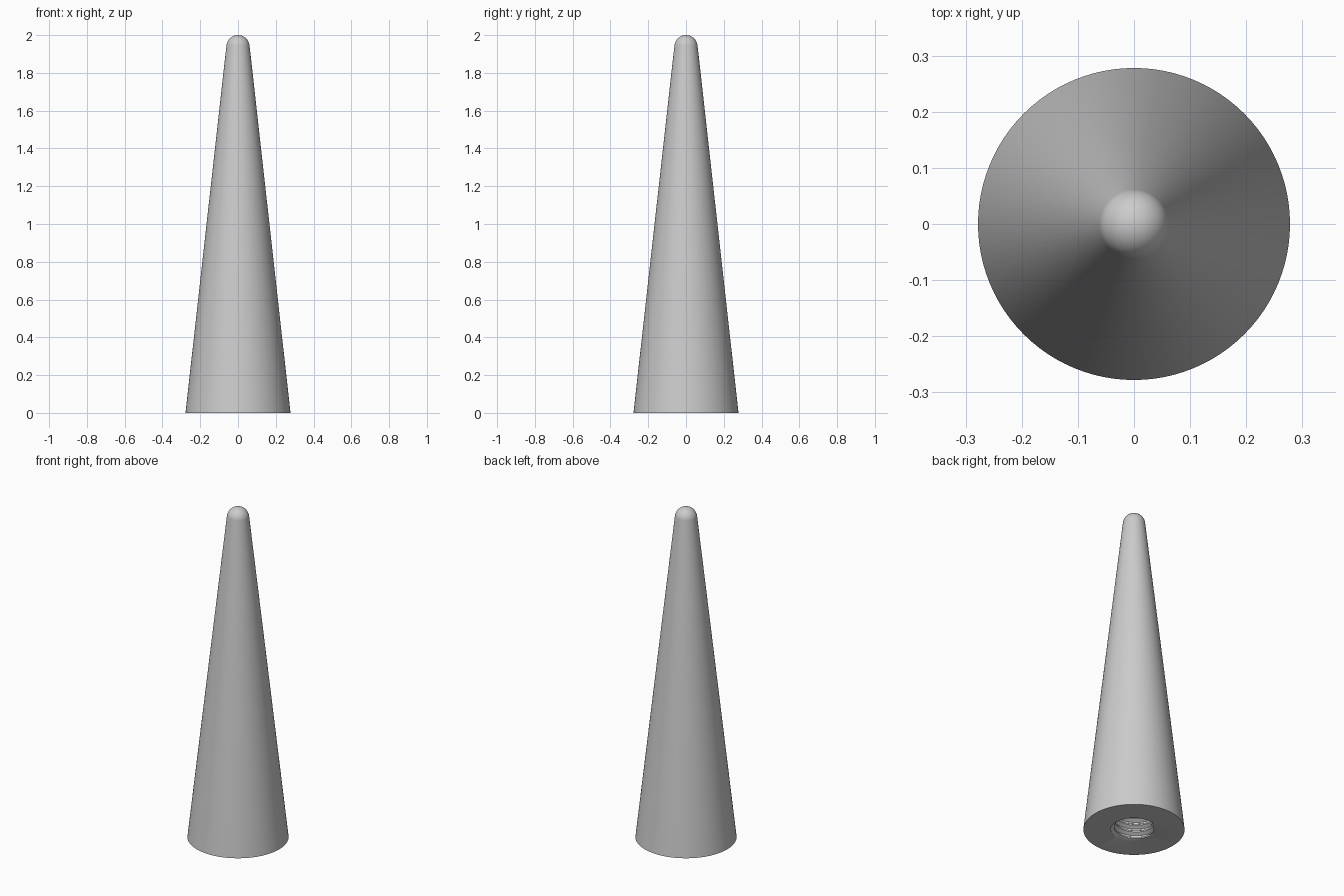
import bpy, bmesh, math

if "Cube" in bpy.data.objects:
    bpy.data.objects.remove(bpy.data.objects["Cube"])

SEGMENTS = 96
BASE_R, TIP_R, HEIGHT = 0.278, 0.0615, 2.0
HOLE_R, CREST_R, HOLE_DEPTH, PITCH = 0.128, 0.108, 0.5, 0.042
# One turn of the thread: (fraction of pitch, radius)
THREAD = [(0.0, HOLE_R), (0.2, HOLE_R), (0.5, CREST_R), (0.7, CREST_R)]

grey = bpy.data.materials.new("light grey")
grey.use_nodes = True
colour = (0.6, 0.6, 0.6, 1)
grey.diffuse_color = colour
grey.node_tree.nodes["Principled BSDF"].inputs["Base Color"].default_value = colour


def outer_profile():
    """Rounded tip meeting the taper at a tangent, then the base edge."""
    slope = math.asin((BASE_R - TIP_R) / (HEIGHT - TIP_R))
    steps = 14
    points = []
    for i in range(steps + 1):
        a = math.pi / 2 + (slope - math.pi / 2) * i / steps
        points.append((TIP_R * math.cos(a), HEIGHT - TIP_R + TIP_R * math.sin(a)))
    return points + [(BASE_R, 0)]


def hole_profile(turn):
    """Thread section, shifted up by the turn fraction and cut at both ends."""
    points = [(HOLE_R, 0)]
    for k in range(-1, int(HOLE_DEPTH / PITCH) + 2):
        for offset, r in THREAD:
            z = (k + offset + turn) * PITCH
            inside = 0 < z < HOLE_DEPTH
            points.append((r if inside else HOLE_R, min(max(z, 0), HOLE_DEPTH)))
    return points + [(HOLE_R, HOLE_DEPTH), (0, HOLE_DEPTH)]


# Sweep the whole section around the axis, then weld the seam
bm = bmesh.new()
columns = []
for j in range(SEGMENTS + 1):
    turn = j / SEGMENTS
    a = 2 * math.pi * turn
    columns.append([bm.verts.new((r * math.cos(a), r * math.sin(a), z))
                    for r, z in outer_profile() + hole_profile(turn)])
for left, right in zip(columns, columns[1:]):
    for i in range(len(left) - 1):
        bm.faces.new((left[i], left[i + 1], right[i + 1], right[i]))
bmesh.ops.remove_doubles(bm, verts=bm.verts, dist=0.0002)
bmesh.ops.recalc_face_normals(bm, faces=bm.faces)

mesh = bpy.data.meshes.new("tapered_spike")
bm.to_mesh(mesh)
bm.free()
mesh.materials.append(grey)
spike = bpy.data.objects.new("tapered_spike", mesh)
bpy.context.collection.objects.link(spike)

bpy.context.view_layer.objects.active = spike
spike.select_set(True)
bpy.ops.object.shade_smooth_by_angle(angle=math.radians(30))
